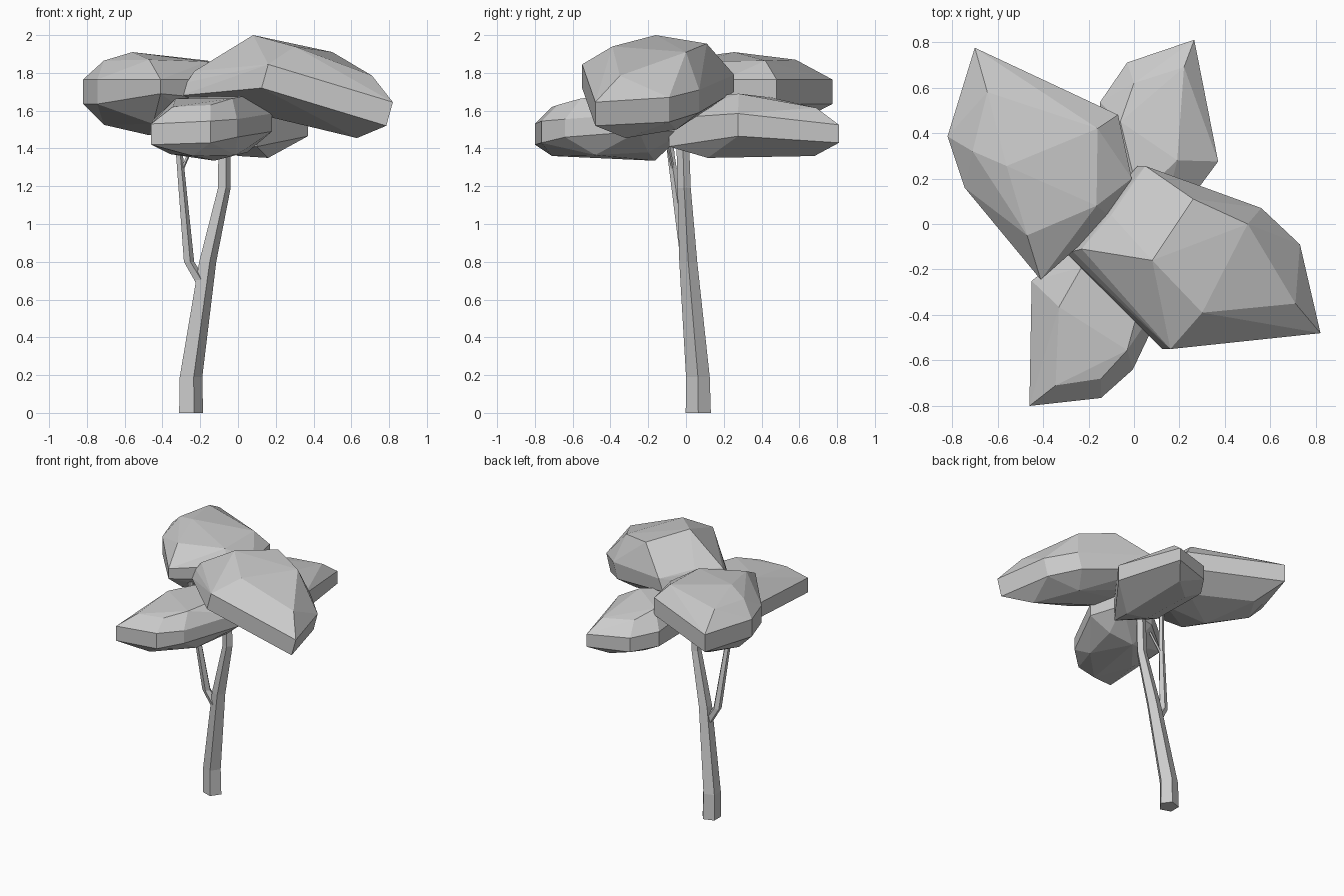
import bpy, bmesh, math
from mathutils import Vector


def finish(name, bm):
    bmesh.ops.recalc_face_normals(bm, faces=bm.faces[:])
    mesh = bpy.data.meshes.new(name)
    bm.to_mesh(mesh)
    bm.free()
    obj = bpy.data.objects.new(name, mesh)
    bpy.context.collection.objects.link(obj)
    return obj


def foliage(name, rim, top, bottom, shift=0.0):
    """Faceted leaf clump: rim of (x, y, upper z, lower z) between a top and a bottom cap."""
    bm = bmesh.new()
    for x, y, hi, lo in rim:
        bm.verts.new((x, y, hi))
        bm.verts.new((x + shift, y, lo))
    for p in top + bottom:
        bm.verts.new(p)
    res = bmesh.ops.convex_hull(bm, input=bm.verts[:])
    loose = [v for v in bm.verts if not v.link_faces]
    bmesh.ops.delete(bm, geom=loose, context='VERTS')
    bmesh.ops.dissolve_limit(bm, angle_limit=math.radians(4),
                             verts=bm.verts[:], edges=bm.edges[:])
    return finish(name, bm)


def limb(name, path, sides=5):
    """Five-sided tapering limb through (x, y, z, radius) stations."""
    bm = bmesh.new()
    rings = []
    for x, y, z, r in path:
        rings.append([bm.verts.new((x + r * math.cos(2 * math.pi * i / sides),
                                    y + r * math.sin(2 * math.pi * i / sides), z))
                      for i in range(sides)])
    for a, b in zip(rings, rings[1:]):
        for i in range(sides):
            j = (i + 1) % sides
            bm.faces.new((a[i], a[j], b[j], b[i]))
    bm.faces.new(rings[0][::-1])
    bm.faces.new(rings[-1])
    return finish(name, bm)


# Trunk and branches
limb("trunk", [(-0.255, 0.065, 0, 0.07), (-0.255, 0.063, 0.19, 0.066),
               (-0.165, 0.012, 0.8, 0.05), (-0.076, -0.01, 1.19, 0.037),
               (-0.074, -0.022, 1.6, 0.034)])
limb("side_branch", [(-0.19, 0.015, 0.68, 0.035), (-0.262, 0.0, 0.8, 0.03),
                     (-0.312, -0.08, 1.37, 0.02), (-0.33, -0.1, 1.66, 0.018)])
limb("twig", [(-0.305, -0.065, 1.27, 0.01), (-0.23, -0.1, 1.44, 0.01)])

# Highest clump, tilted down to the right
foliage("right_foliage",
        [(-0.27, -0.12, 1.75, 1.68), (0.16, -0.55, 1.845, 1.72),
         (0.82, -0.48, 1.645, 1.52), (0.73, -0.09, 1.67, 1.54),
         (0.56, 0.07, 1.71, 1.59), (0.05, 0.255, 1.79, 1.70)],
        [(0.08, -0.16, 2.0), (0.26, 0.11, 1.955), (0.50, 0.0, 1.91),
         (0.71, -0.35, 1.785), (0.30, -0.39, 1.94), (-0.23, -0.11, 1.81),
         (-0.1, 0.04, 1.82)],
        [(0.63, -0.32, 1.455), (0.22, -0.3, 1.575), (0.45, -0.05, 1.50),
         (0.08, 0.05, 1.60)], shift=-0.035)

# Level clump at the back left
foliage("left_foliage",
        [(-0.70, 0.775, 1.765, 1.635), (-0.07, 0.48, 1.765, 1.635),
         (-0.01, 0.20, 1.765, 1.635), (-0.10, 0.03, 1.765, 1.66),
         (-0.41, -0.245, 1.765, 1.69), (-0.745, 0.16, 1.765, 1.635),
         (-0.82, 0.385, 1.765, 1.635)],
        [(-0.645, 0.58, 1.87), (-0.71, 0.32, 1.865), (-0.47, -0.05, 1.87),
         (-0.165, 0.08, 1.86), (-0.56, 0.255, 1.91), (-0.16, 0.42, 1.865)],
        [(-0.71, 0.38, 1.525), (-0.60, 0.57, 1.53), (-0.47, 0.2, 1.47),
         (-0.45, -0.02, 1.53), (-0.19, 0.36, 1.53), (-0.18, 0.13, 1.53)])

# Low clump at the front
foliage("front_foliage",
        [(-0.46, -0.80, 1.53, 1.42), (-0.145, -0.765, 1.545, 1.43),
         (-0.005, -0.64, 1.555, 1.46), (0.18, -0.25, 1.585, 1.49),
         (0.10, 0.0, 1.60, 1.49), (-0.20, -0.05, 1.58, 1.47),
         (-0.45, -0.25, 1.55, 1.44)],
        [(-0.345, -0.71, 1.62), (-0.145, -0.68, 1.63), (-0.03, -0.555, 1.665),
         (-0.33, -0.365, 1.665), (0.045, -0.28, 1.68), (-0.23, -0.19, 1.67)],
        [(-0.24, -0.71, 1.36), (-0.36, -0.45, 1.37), (-0.01, -0.48, 1.365),
         (-0.125, -0.165, 1.335), (0.05, -0.2, 1.38)])

# Low clump at the back
foliage("back_foliage",
        [(0.265, 0.81, 1.525, 1.43), (0.37, 0.275, 1.585, 1.465),
         (0.10, -0.09, 1.56, 1.41), (-0.12, 0.10, 1.56, 1.42),
         (-0.15, 0.535, 1.55, 1.44), (-0.03, 0.71, 1.535, 1.43)],
        [(0.22, 0.69, 1.615), (0.0, 0.62, 1.63), (0.19, 0.28, 1.69),
         (0.02, 0.12, 1.68), (-0.06, 0.45, 1.67)],
        [(0.16, 0.68, 1.36), (0.16, 0.115, 1.35), (-0.02, 0.52, 1.37),
         (0.0, 0.15, 1.36)])
